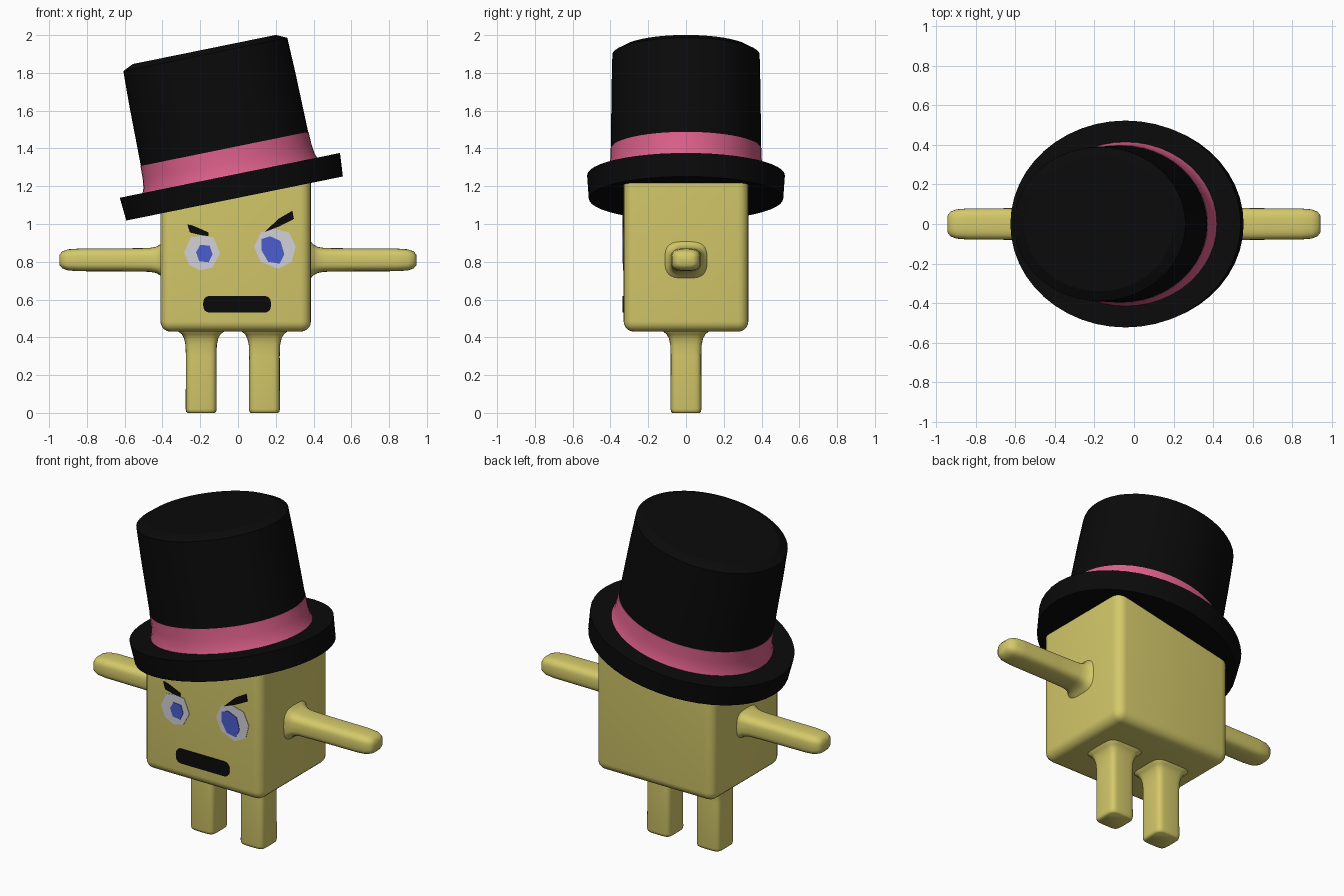
import bpy, bmesh, math
from mathutils import Matrix

if "Cube" in bpy.data.objects:
    bpy.data.objects.remove(bpy.data.objects["Cube"])


def material(name, rgb):
    m = bpy.data.materials.new(name)
    m.diffuse_color = (*rgb, 1)
    m.use_nodes = True
    m.node_tree.nodes["Principled BSDF"].inputs["Base Color"].default_value = m.diffuse_color
    return m


YELLOW = material("yellow", (0.66, 0.585, 0.145))
BLACK = material("black", (0.003, 0.003, 0.003))
PINK = material("pink", (0.71, 0.115, 0.25))
WHITE = material("pale_grey", (0.64, 0.64, 0.69))
BLUE = material("blue", (0.068, 0.11, 0.62))


def finish(bm, name, mats, smooth=40):
    bmesh.ops.recalc_face_normals(bm, faces=bm.faces)
    me = bpy.data.meshes.new(name)
    bm.to_mesh(me)
    bm.free()
    for m in mats:
        me.materials.append(m)
    ob = bpy.data.objects.new(name, me)
    bpy.context.collection.objects.link(ob)
    if smooth:
        bpy.ops.object.select_all(action='DESELECT')
        bpy.context.view_layer.objects.active = ob
        ob.select_set(True)
        bpy.ops.object.shade_smooth_by_angle(angle=math.radians(smooth))
    return ob


def loft(bm, rings):
    """Skin a list of equal-length point rings and cap both ends."""
    loops = [[bm.verts.new(p) for p in r] for r in rings]
    n = len(loops[0])
    for a, b in zip(loops, loops[1:]):
        for i in range(n):
            j = (i + 1) % n
            bm.faces.new((a[i], a[j], b[j], b[i]))
    bm.faces.new(loops[0])
    bm.faces.new(loops[-1])


def oval(a, b, n=48, power=2.0):
    """Superellipse outline; higher power is squarer."""
    pts = []
    for i in range(n):
        t = 2 * math.pi * i / n
        c, s = math.cos(t), math.sin(t)
        pts.append((a * math.copysign(abs(c) ** (2 / power), c),
                    b * math.copysign(abs(s) ** (2 / power), s)))
    return pts


# Hat placement: tilted about y
TILT = math.radians(11.5)
HAT_X, HAT_Z = -0.018, 1.135

# Body: rounded box whose hidden top follows the hat's tilt
bm = bmesh.new()
bmesh.ops.create_cube(bm, size=1)
for v in bm.verts:
    top = v.co.z > 0
    v.co.x = -0.0125 + v.co.x * 0.797
    v.co.y *= 0.66
    v.co.z = 0.43 if not top else HAT_Z + 0.06 + math.tan(TILT) * (v.co.x - HAT_X)
edges = [e for e in bm.edges if min(v.co.z for v in e.verts) < 0.5]
bmesh.ops.bevel(bm, geom=edges, offset=0.055, segments=5, profile=0.5, affect='EDGES')
finish(bm, "body", [YELLOW])

# Arms: rounded-square section, flared at the body
arm = [(0.36, 0.13, 0.125), (0.392, 0.118, 0.105), (0.41, 0.1, 0.083),
       (0.435, 0.088, 0.069), (0.47, 0.083, 0.063), (0.6, 0.08, 0.061),
       (0.84, 0.079, 0.06), (0.90, 0.074, 0.056), (0.93, 0.062, 0.045), (0.944, 0.042, 0.028)]
for side, name in ((-1, "left_arm"), (1, "right_arm")):
    bm = bmesh.new()
    shift = 0.0125 if side > 0 else 0
    loft(bm, [[(side * (x - (shift if x < 0.5 else 0)), p, 0.81 + q)
               for p, q in oval(a, b, 32, 3.2)] for x, a, b in arm])
    finish(bm, name, [YELLOW], 60)

# Legs: square-ish posts, flared at the body
leg = [(0.0, 0.072), (0.006, 0.079), (0.02, 0.082), (0.3, 0.081), (0.36, 0.083),
       (0.395, 0.091), (0.417, 0.103), (0.431, 0.122), (0.46, 0.13)]
for cx, name in ((-0.195, "left_leg"), (0.14, "right_leg")):
    bm = bmesh.new()
    loft(bm, [[(cx + p, q, z) for p, q in oval(a, a, 32, 5)] for z, a in leg])
    finish(bm, name, [YELLOW], 60)


# Hat: oval lofts, tilted into place
def hat_part(name, profile, mats):
    bm = bmesh.new()
    loft(bm, [[(p, q, h) for p, q in oval(r, r * 0.88)] for r, h in profile])
    bm.transform(Matrix.Translation((HAT_X, 0, HAT_Z)) @ Matrix.Rotation(-TILT, 4, 'Y'))
    return finish(bm, name, mats, 25)


hat_part("hat_brim", [(0.585, 0), (0.595, 0.125)], [BLACK])
hat_part("hat_band", [(0.474, 0.12), (0.462, 0.15), (0.456, 0.2), (0.454, 0.268)], [PINK])
hat_part("hat_crown", [(0.452, 0.266), (0.448, 0.6), (0.443, 0.778), (0.387, 0.805)], [BLACK])


# Face: thin plates on the front of the body
def plate(name, pts, thick, mat):
    bm = bmesh.new()
    loft(bm, [[(x, y, z) for x, z in pts] for y in (-0.329, -0.33 - thick)])
    finish(bm, name, [mat], 0)


plate("left_eye_white", [(-.25, .93), (-.19, .937), (-.13, .93), (-.095, .845), (-.135, .77),
                         (-.2, .755), (-.26, .785), (-.285, .85)], 0.003, WHITE)
plate("right_eye_white", [(.12, .955), (.19, .975), (.27, .955), (.305, .88), (.285, .8),
                          (.21, .763), (.12, .8), (.085, .88)], 0.003, WHITE)
plate("left_pupil", [(-.2, .89), (-.15, .885), (-.135, .84), (-.155, .797),
                     (-.205, .803), (-.222, .85)], 0.006, BLUE)
plate("right_pupil", [(.125, .92), (.17, .935), (.225, .91), (.245, .84), (.22, .79),
                      (.16, .8), (.125, .86)], 0.006, BLUE)
plate("left_brow", [(-.268, .998), (-.24, .992), (-.155, .955), (-.155, .935),
                    (-.2, .942), (-.255, .955)], 0.007, BLACK)
plate("right_brow", [(.14, .957), (.215, 1.028), (.288, 1.07), (.296, 1.027),
                     (.22, .988)], 0.007, BLACK)
mouth = [(-0.005 + p + math.copysign(0.135, p), 0.575 + q)
         for p, q in oval(0.045, 0.045, 18, 2.6) if abs(p) > 1e-6]
plate("mouth", mouth, 0.005, BLACK)
